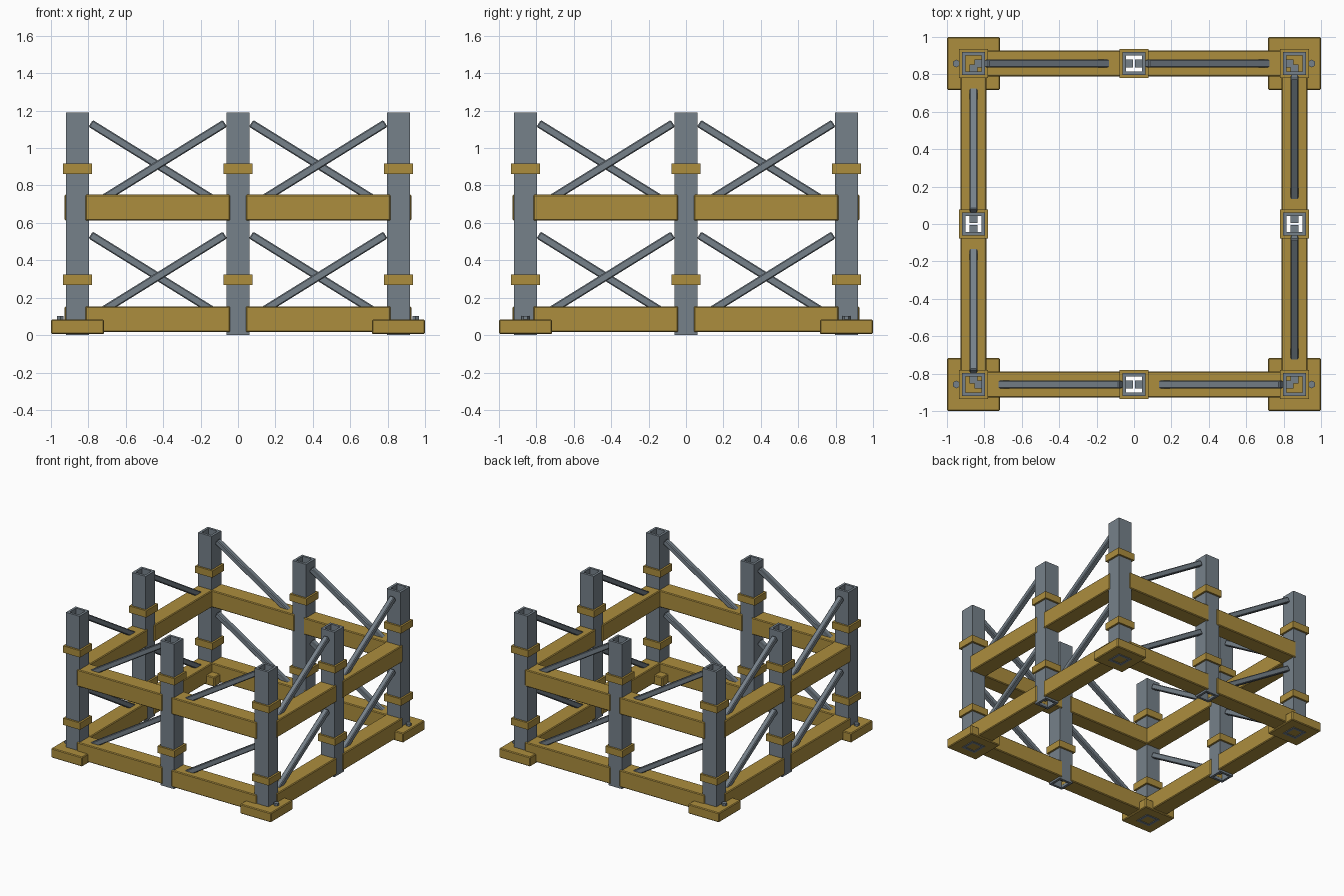
import bpy, bmesh, math
from mathutils import Matrix, Vector

if "Cube" in bpy.data.objects:
    bpy.data.objects.remove(bpy.data.objects["Cube"])

C = 0.858          # distance of post centres from the middle
TOP = 1.19
POST = 0.124       # outer post width
HOLE = 0.084       # inner post width


def material(name, rgb):
    m = bpy.data.materials.new(name)
    m.diffuse_color = (*rgb, 1)
    m.use_nodes = True
    m.node_tree.nodes["Principled BSDF"].inputs["Base Color"].default_value = m.diffuse_color
    return m


GOLD = material("ochre_paint", (0.413, 0.270, 0.048))
STEEL = material("steel_grey", (0.181, 0.219, 0.254))


def finish(name, bm, mat, matrix, bevel=0.0):
    me = bpy.data.meshes.new(name)
    bm.normal_update()
    bm.to_mesh(me)
    bm.free()
    me.materials.append(mat)
    ob = bpy.data.objects.new(name, me)
    bpy.context.collection.objects.link(ob)
    ob.matrix_world = matrix
    if bevel:
        mod = ob.modifiers.new("edge", "BEVEL")
        mod.width = bevel
        mod.segments = 1
    return ob


def box(name, size, mat, matrix, bevel=0.0):
    bm = bmesh.new()
    bmesh.ops.create_cube(bm, size=1)
    bmesh.ops.scale(bm, vec=size, verts=bm.verts)
    return finish(name, bm, mat, matrix, bevel)


def tube(name, outer, inner, z0, z1, mat, matrix):
    """Square tube with open ends."""
    bm = bmesh.new()

    def ring(w, z):
        return [bm.verts.new((sx * w / 2, sy * w / 2, z))
                for sx, sy in ((-1, -1), (1, -1), (1, 1), (-1, 1))]

    loops = [ring(outer, z0), ring(outer, z1), ring(inner, z1), ring(inner, z0)]
    for a, b in zip(loops, loops[1:] + loops[:1]):
        for i in range(4):
            j = (i + 1) % 4
            bm.faces.new((a[i], a[j], b[j], b[i]))
    return finish(name, bm, mat, matrix)


def move(x, y, z):
    return Matrix.Translation((x, y, z))


for side in range(4):
    turn = Matrix.Rotation(side * math.pi / 2, 4, "Z")

    # Hollow posts with collars: one corner and one middle post per side
    for label, x in (("corner", -C), ("middle", 0)):
        spot = turn @ move(x, -C, 0)
        tube(label + "_post", POST, HOLE, 0, TOP, STEEL, spot)
        for z in (0.267, 0.861):
            tube(label + "_collar", 0.155, POST - 0.002, z, z + 0.056, GOLD, spot)

    # Foot pad under the corner post
    box("foot_pad", (0.283, 0.283, 0.078), GOLD, turn @ move(-C, -C, 0.044), 0.006)

    for bay in (-C, 0):
        for z in (0.085, 0.682):
            # Horizontal beam of the bay
            mid = bay + C / 2
            box("beam", (0.775, 0.138, 0.138), GOLD, turn @ move(mid, -C, z), 0.006)
            # Inner tongue joining the beam to the posts
            box("beam_tongue", (C - 0.012, 0.044, 0.08), STEEL, turn @ move(mid, -C, z))
            # Diagonal brace rising along the side
            a = Vector((bay + 0.07, -C, z + 0.005))
            b = Vector((bay + C - 0.07, -C, z + 0.45))
            d = b - a
            tilt = Matrix.Rotation(-math.atan2(d.z, d.x), 4, "Y")
            box("brace", (d.length, 0.043, 0.043), STEEL,
                turn @ Matrix.Translation((a + b) / 2) @ tilt, 0.006)

# Hexagonal bolts on the outer edge of each foot pad
for sx in (-1, 1):
    for sy in (-1, 1):
        bm = bmesh.new()
        bmesh.ops.create_cone(bm, cap_ends=True, segments=6, radius1=0.021,
                              radius2=0.021, depth=0.03)
        finish("pad_bolt", bm, STEEL, move(sx * 0.95, sy * C, 0.087))
